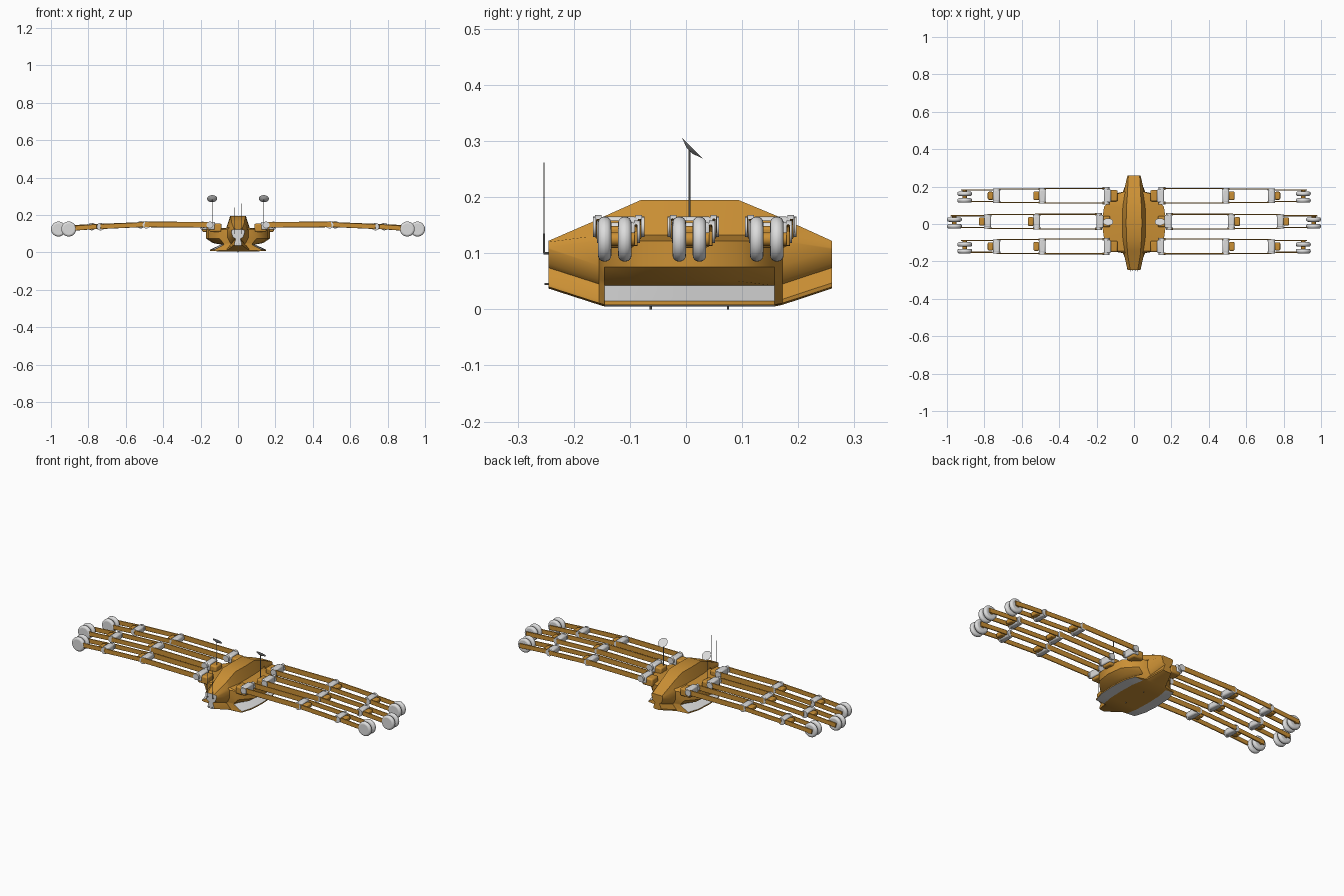
import bpy, bmesh, math
from mathutils import Vector

if "Cube" in bpy.data.objects:
    bpy.data.objects.remove(bpy.data.objects["Cube"])


def material(name, color):
    m = bpy.data.materials.new(name)
    m.use_nodes = True
    m.diffuse_color = (*color, 1)
    m.node_tree.nodes["Principled BSDF"].inputs["Base Color"].default_value = (*color, 1)
    return m


ORANGE = material("amber_orange", (0.60, 0.28, 0.035))
WHITE = material("pale_grey", (0.72, 0.72, 0.72))
DARK = material("antenna_grey", (0.25, 0.25, 0.24))


def finish(name, mat, bevel=0.0, segments=2):
    ob = bpy.context.object
    ob.name = name
    ob.data.materials.append(mat)
    if bevel:
        mod = ob.modifiers.new("soft_edges", "BEVEL")
        mod.width, mod.segments = bevel, segments
    bpy.ops.object.shade_smooth_by_angle(angle=math.radians(35))
    return ob


def box(name, center, size, mat, bevel=0.0, tilt=0.0):
    bpy.ops.mesh.primitive_cube_add(size=1, location=center, rotation=(0, tilt, 0))
    bpy.context.object.scale = size
    bpy.ops.object.transform_apply(location=False, rotation=False, scale=True)
    return finish(name, mat, bevel)


def rod(name, a, b, radius, mat, sides=24, bevel=0.0):
    a, b = Vector(a), Vector(b)
    bpy.ops.mesh.primitive_cylinder_add(vertices=sides, radius=radius,
                                        depth=(b - a).length, location=(a + b) / 2)
    bpy.context.object.rotation_euler = (b - a).to_track_quat("Z", "Y").to_euler()
    return finish(name, mat, bevel, 4)


# Hull: lofted half sections with a raised spine and a flared lower wing
def half_section(s, top, b, w, p, low):
    mid = 0.12 if top < 0.13 else 0.132
    return [(s, top), (b, mid), (w, mid - 0.01), (w, low + 0.07), (w * 0.78, low + 0.045),
            (p * 0.6, low + 0.037), (p, low + 0.01), (p, low + 0.003), (p * 0.6, low)]


# y, spine width, spine height, spine base, shell width, wing width, underside
SECTIONS = [
    (-0.245, 0.02, 0.122, 0.035, 0.035, 0.02, 0.037),
    (-0.155, 0.035, 0.161, 0.045, 0.055, 0.06, 0.008),
    (-0.145, 0.035, 0.166, 0.05, 0.10, 0.125, 0.005),
    (-0.08, 0.04, 0.195, 0.06, 0.16, 0.145, 0.005),
    (0.005, 0.042, 0.195, 0.062, 0.172, 0.15, 0.005),
    (0.093, 0.04, 0.195, 0.06, 0.16, 0.145, 0.005),
    (0.158, 0.035, 0.168, 0.05, 0.10, 0.125, 0.005),
    (0.172, 0.035, 0.162, 0.045, 0.055, 0.06, 0.008),
    (0.26, 0.03, 0.122, 0.035, 0.035, 0.025, 0.037),
]


def build_hull():
    bm = bmesh.new()
    rings = []
    for y, *params in SECTIONS:
        half = half_section(*params)
        pts = half + [(-x, z) for x, z in reversed(half)]
        rings.append([bm.verts.new((x, y, z)) for x, z in pts])
    n = len(rings[0])
    wing_faces = {5, 7, n - 7, n - 9}
    for r, (a, b) in enumerate(zip(rings, rings[1:])):
        for i in range(n):
            f = bm.faces.new((a[i], a[(i + 1) % n], b[(i + 1) % n], b[i]))
            # pale panels only along the straight middle of the wings
            if i in wing_faces and 2 <= r <= 5:
                f.material_index = 1
    bm.faces.new(rings[0]).material_index = 1
    bm.faces.new(rings[-1])
    bmesh.ops.recalc_face_normals(bm, faces=bm.faces)
    mesh = bpy.data.meshes.new("hull")
    bm.to_mesh(mesh)
    bm.free()
    ob = bpy.data.objects.new("hull", mesh)
    bpy.context.collection.objects.link(ob)
    bpy.ops.object.select_all(action="DESELECT")
    ob.select_set(True)
    bpy.context.view_layer.objects.active = ob
    finish("hull", ORANGE)
    mesh.materials.append(WHITE)


build_hull()


# Legs: three strap-framed segments from hip to twin wheels
def strap_pair(name, side, y, half_gap, start, end, height):
    (x0, z0), (x1, z1) = start, end
    tilt = math.atan2(z0 - z1, x1 - x0) * side
    for s in (-1, 1):
        box(name, (side * (x0 + x1) / 2, y + s * half_gap, (z0 + z1) / 2),
            (math.hypot(x1 - x0, z1 - z0), 0.006, height), ORANGE, 0.002, tilt)


def knee(name, side, x, y, z, width):
    box(name + "_housing", (side * x, y, z), (0.036, width, 0.034), WHITE, 0.008)
    for s in (-1, 1):
        rod(name + "_pivot", (side * x, y + s * width * 0.42, z),
            (side * x, y + s * width * 0.58, z), 0.02, WHITE)
    box(name + "_wedge", (side * (x + 0.032), y, z - 0.002),
        (0.03, width * 0.65, 0.024), ORANGE, 0.006)


def leg(name, side, y, hip, knee_1, knee_2, wheel):
    # hip mount
    box(name + "_hip_mount", (side * (hip - 0.03), y, 0.132),
        (0.065, 0.06, 0.045), ORANGE, 0.008)
    box(name + "_hip_housing", (side * (hip - 0.008), y, 0.143),
        (0.036, 0.07, 0.042), WHITE, 0.006)
    for s in (-1, 1):
        rod(name + "_hip_pivot", (side * hip, y + s * 0.032, 0.147),
            (side * hip, y + s * 0.046, 0.147), 0.018, WHITE)
    # segments and knees
    strap_pair(name + "_upper_strap", side, y, 0.039, (hip - 0.01, 0.148), (knee_1 + 0.01, 0.15), 0.03)
    knee(name + "_upper_knee", side, knee_1, y, 0.148, 0.072)
    strap_pair(name + "_middle_strap", side, y, 0.037, (knee_1, 0.149), (knee_2, 0.138), 0.026)
    knee(name + "_lower_knee", side, knee_2, y, 0.138, 0.066)
    strap_pair(name + "_lower_strap", side, y, 0.031, (knee_2 + 0.02, 0.138), (wheel + 0.02, 0.126), 0.026)
    # twin wheels on an axle
    rod(name + "_axle", (side * wheel, y - 0.034, 0.125), (side * wheel, y + 0.034, 0.125), 0.012, ORANGE)
    for s in (-1, 1):
        wy = y - 0.007 + s * 0.018
        rod(name + "_wheel", (side * wheel, wy - 0.012, 0.125),
            (side * wheel, wy + 0.012, 0.125), 0.04, WHITE, 32, 0.011)


for side, label in ((1, "left"), (-1, "right")):
    leg(label + "_front_leg", side, -0.12, 0.15, 0.49, 0.735, 0.905)
    leg(label + "_middle_leg", side, 0.013, 0.19, 0.52, 0.782, 0.96)
    leg(label + "_back_leg", side, 0.151, 0.15, 0.49, 0.735, 0.905)

    # Dish antenna on a thin mast
    x = side * 0.138
    rod(label + "_dish_mast", (x, 0.006, 0.12), (x, 0.006, 0.284), 0.0018, DARK, 8)
    bpy.ops.mesh.primitive_cone_add(vertices=24, radius1=0.008, radius2=0.027, depth=0.007,
                                    location=(x, 0.009, 0.285), rotation=(math.radians(-45), 0, 0))
    finish(label + "_dish", WHITE)

    # Whip antennas at the nose
    wx = side * 0.017
    top = 0.262 if side > 0 else 0.24
    rod(label + "_whip", (wx, -0.253, 0.13), (wx, -0.253, top), 0.0012, DARK, 8)
    rod(label + "_whip_base", (wx, -0.253, 0.10), (wx, -0.253, 0.135), 0.0018, DARK, 8)
    rod(label + "_whip_bracket", (wx, -0.24, 0.10), (wx, -0.254, 0.10), 0.002, DARK, 8)
    rod(label + "_nose_pin", (side * 0.01, -0.24, 0.045), (side * 0.01, -0.252, 0.045), 0.002, DARK, 8)

# Underside pins
for name, y in (("front_underside_pin", -0.063), ("back_underside_pin", 0.075)):
    rod(name, (0, y, 0), (0, y, 0.008), 0.002, DARK, 8)
